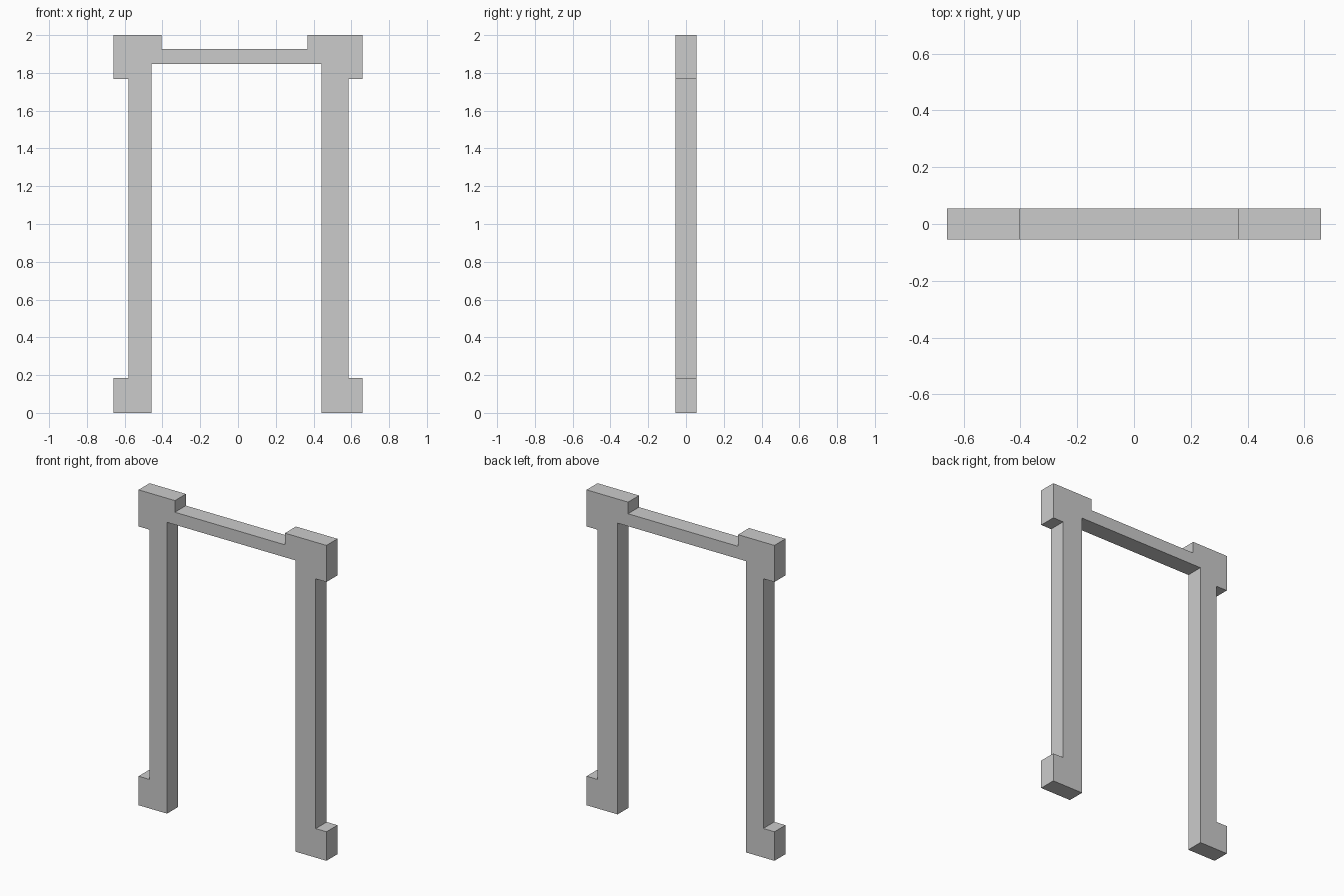
import bpy, bmesh
from mathutils import Vector

if "Cube" in bpy.data.objects:
    bpy.data.objects.remove(bpy.data.objects["Cube"])

DEPTH = 0.11

# Door frame outline in the x-z plane, with corner blocks at head and foot
outline = [
    (-0.659, 0.0), (-0.459, 0.0), (-0.459, 1.847), (0.441, 1.847),   # opening
    (0.441, 0.0), (0.659, 0.0), (0.659, 0.184), (0.584, 0.184),      # right foot
    (0.584, 1.768), (0.659, 1.768), (0.659, 2.0), (0.368, 2.0),      # right head block
    (0.368, 1.926), (-0.404, 1.926), (-0.404, 2.0), (-0.659, 2.0),   # lintel
    (-0.659, 1.768), (-0.581, 1.768), (-0.581, 0.184), (-0.659, 0.184),
]


def extruded_profile(name, points, depth):
    bm = bmesh.new()
    face = bm.faces.new([bm.verts.new((x, -depth / 2, z)) for x, z in points])
    result = bmesh.ops.extrude_face_region(bm, geom=[face])
    moved = [g for g in result["geom"] if isinstance(g, bmesh.types.BMVert)]
    bmesh.ops.translate(bm, verts=moved, vec=Vector((0, depth, 0)))
    bmesh.ops.recalc_face_normals(bm, faces=bm.faces)
    mesh = bpy.data.meshes.new(name)
    bm.to_mesh(mesh)
    bm.free()
    obj = bpy.data.objects.new(name, mesh)
    bpy.context.collection.objects.link(obj)
    return obj


# Frame: two posts, lintel and blocks as one solid
extruded_profile("door_frame", outline, DEPTH)
